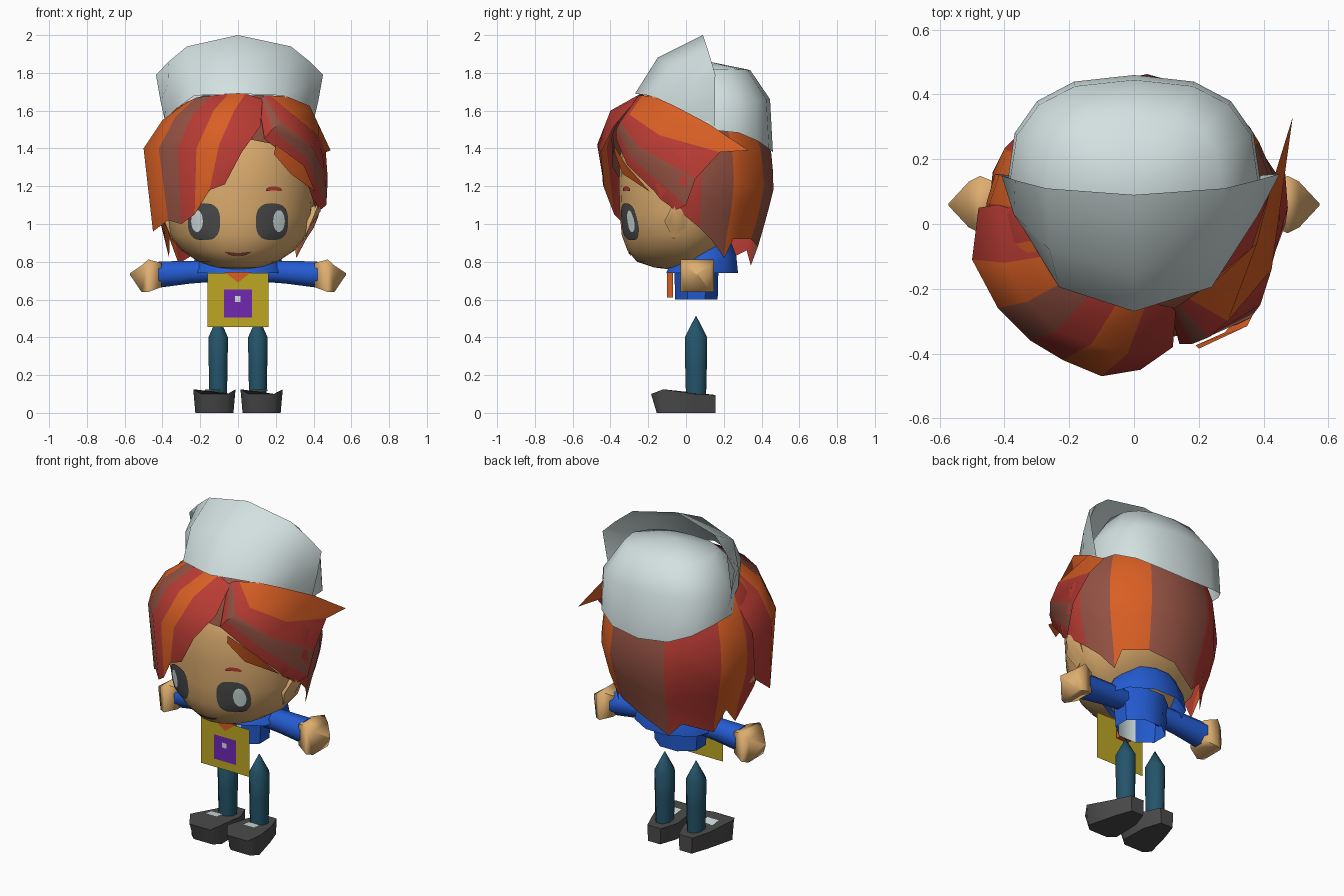
import bpy, bmesh, math

if "Cube" in bpy.data.objects:
    bpy.data.objects.remove(bpy.data.objects["Cube"])

RGB = {"off_white": (211, 225, 225), "skin": (221, 173, 111), "hair_red": (186, 60, 52),
       "hair_orange": (217, 95, 36), "hair_brown": (148, 82, 67), "blue": (36, 92, 210),
       "yellow": (190, 167, 36), "purple": (114, 39, 176), "teal": (36, 84, 106),
       "charcoal": (75, 75, 75)}
MATS = {}
for key, c in RGB.items():
    MATS[key] = bpy.data.materials.new(key)
    MATS[key].diffuse_color = [(v / 255 / 12.92 if v < 11 else ((v / 255 + .055) / 1.055) ** 2.4) for v in c] + [1]


def build(name, verts, faces, mats, rule=None, smooth=40):
    """Make an object; rule(face number) picks the material name."""
    me = bpy.data.meshes.new(name)
    me.from_pydata(verts, [], faces)
    for m in mats:
        me.materials.append(MATS[m])
    if rule:
        for p in me.polygons:
            p.material_index = mats.index(rule(p.index))
    bm = bmesh.new()
    bm.from_mesh(me)
    bmesh.ops.remove_doubles(bm, verts=bm.verts, dist=1e-5)
    if len(faces) > 1:
        bmesh.ops.recalc_face_normals(bm, faces=bm.faces)
    bm.to_mesh(me)
    bm.free()
    ob = bpy.data.objects.new(name, me)
    bpy.context.collection.objects.link(ob)
    if smooth:
        bpy.ops.object.select_all(action='DESELECT')
        ob.select_set(True)
        bpy.context.view_layer.objects.active = ob
        bpy.ops.object.shade_smooth_by_angle(angle=math.radians(smooth))
    return ob


def loft(name, rings, mats, closed=True, caps=False, rule=None, smooth=40):
    """Skin a list of equal point rows; rule(column) picks the material name."""
    n = len(rings[0])
    cols = n if closed else n - 1
    faces = [(r * n + c, r * n + (c + 1) % n, (r + 1) * n + (c + 1) % n, (r + 1) * n + c)
             for r in range(len(rings) - 1) for c in range(cols)]
    if caps:
        faces += [tuple(range(n)), tuple(range((len(rings) - 1) * n, len(rings) * n))]
    pick = (lambda i: rule(i % cols)) if rule else None
    return build(name, [p for r in rings for p in r], faces, mats, pick, smooth)


def interp(table, x, col=1):
    for a, b in zip(table, table[1:]):
        if x <= b[0]:
            t = max(0, (x - a[0]) / (b[0] - a[0]))
            return a[col] + (b[col] - a[col]) * t
    return table[-1][col]


def oval(n, cx, cy, z, rx, ry, turn=0):
    return [(cx + rx * math.cos(a), cy + ry * math.sin(a), z)
            for a in [math.tau * i / n + turn for i in range(n)]]


# Head: stacked ovals (height, half width, half depth), jaw rising at the back
HEAD = [(.755, .03, .05), (.77, .12, .17), (.80, .21, .26), (.86, .30, .31), (.94, .365, .34),
        (1.05, .395, .35), (1.2, .405, .355), (1.36, .39, .35), (1.5, .34, .30), (1.62, .2, .2)]
NAPE = [(.755, .25), (.80, .3), (.86, .5), (.94, .78), (1.08, 1)]
loft("head", [[(x, y * (interp(NAPE, z) if y > 0 else 1), z) for x, y, z in oval(24, 0, 0, z, rx, ry)]
              for z, rx, ry in HEAD], ["skin"], caps=True)


def face_point(x, z, off):
    rx, ry = interp(HEAD, z, 1), interp(HEAD, z, 2)
    return (x, -ry * math.sqrt(max(0, 1 - (x / rx) ** 2)) - off, z)


def face_patch(name, cx, cz, rx, rz, mat, off=.005, power=.75, bend=0):
    """Rounded patch hugging the face."""
    def rim(s):
        pts = []
        for i in range(20):
            c, d = math.cos(math.tau * i / 20), math.sin(math.tau * i / 20)
            u = math.copysign(abs(c) ** power, c) * s
            v = math.copysign(abs(d) ** power, d) * s
            pts.append(face_point(cx + rx * u, cz + rz * v + bend * u * u, off))
        return pts
    loft(name, [rim(s) for s in (.01, .35, .7, 1)], [mat], smooth=60)


# Face details, ears
for s, side in ((-1, "left"), (1, "right")):
    face_patch(side + "_eye", s * .18, 1.012, .086, .098, "charcoal")
    face_patch(side + "_eye_shine", s * .217, 1.015, .031, .058, "off_white", .009, 1)
    face_patch(side + "_brow", s * .19, 1.188, .042, .011, "hair_red", bend=-.008)
    loft(side + "_ear", [[(s * (x + .04 * math.sin(a)), -.045 + r * math.cos(a), 1.015 + r * 1.4 * math.sin(a))
                          for a in [math.tau * (i + .5) / 5 for i in range(5)]]
                         for x, r in ((.33, .05), (.39, .07), (.40, .04))], ["skin"], caps=True, smooth=60)
face_patch("mouth", 0, .838, .07, .009, "hair_brown", .006, 1, .014)

# Hair shell: lower edge height by angle, striped by angle
EDGE = [(-90, 1.46), (-60, 1.42), (-35, 1.26), (-20, 1.13), (0, 1.04), (10, .98), (20, .92), (33, .82),
        (40, .92), (62, .92), (85, .88), (110, .78), (122, .86), (150, .79), (160, .92), (172, .82),
        (190, 1.0), (220, 1.1), (245, 1.3), (270, 1.46)]
STRIPES = [(-35, "hair_brown"), (10, "hair_red"), (33, "hair_brown"), (62, "hair_orange"),
           (110, "hair_brown"), (150, "hair_red"), (172, "hair_orange"), (190, "hair_red"),
           (220, "hair_orange"), (270, "hair_brown")]
SHELL = [(.77, .36), (.92, .385), (1.0, .415), (1.2, .465), (1.38, .448), (1.5, .405), (1.6, .35), (1.68, .24)]
rows = []
for k in range(9):
    row = []
    for ang, low in EDGE:
        z = 1.68 + (low - 1.68) * k / 8
        r, a = interp(SHELL, z) * (.94 if ang < -5 else 1), math.radians(ang)
        row.append((r * math.cos(a), r * math.sin(a) * (.94 if ang < 0 or ang > 180 else 1.01), z))
    rows.append(row)
HAIR = ["hair_red", "hair_orange", "hair_brown"]


def stripe(col):
    mid = (EDGE[col][0] + EDGE[col + 1][0]) / 2
    return next(m for end, m in STRIPES if mid < end)


loft("hair_shell", rows, HAIR, closed=False, rule=stripe)


def fringe(name, strands, colors):
    """Strand border curves from root to tip, one colour between neighbours."""
    loft(name, list(zip(*strands)), HAIR, closed=False, rule=lambda c: colors[c])


# Long fringe swept to the left, short fringe swept to the right
fringe("left_fringe", [
    [(.13, -.26, 1.66), (.12, -.38, 1.52), (.02, -.45, 1.38), (-.07, -.44, 1.21)],
    [(.04, -.24, 1.69), (-.02, -.40, 1.60), (-.10, -.47, 1.42), (-.15, -.43, 1.18)],
    [(-.05, -.24, 1.69), (-.13, -.37, 1.60), (-.22, -.42, 1.40), (-.23, -.38, 1.05)],
    [(-.14, -.22, 1.68), (-.24, -.33, 1.58), (-.32, -.36, 1.40), (-.30, -.33, 1.00)],
    [(-.22, -.18, 1.67), (-.33, -.24, 1.57), (-.42, -.26, 1.40), (-.37, -.26, 1.02)],
    [(-.28, -.10, 1.64), (-.40, -.12, 1.55), (-.50, -.11, 1.40), (-.45, -.16, .96)],
    [(-.36, .04, 1.56), (-.42, .06, 1.48), (-.48, .05, 1.38), (-.46, .0, 1.08)]],
    ["hair_red", "hair_orange", "hair_red", "hair_brown", "hair_orange", "hair_red"])
fringe("right_fringe", [
    [(.11, -.26, 1.64), (.14, -.37, 1.45), (.32, -.31, 1.31), (.43, -.06, 1.07)],
    [(.125, -.26, 1.67), (.18, -.37, 1.50), (.36, -.29, 1.35), (.468, .0, 1.10)],
    [(.14, -.25, 1.68), (.23, -.35, 1.54), (.39, -.25, 1.41), (.475, .05, 1.24)],
    [(.17, -.23, 1.68), (.29, -.30, 1.58), (.425, -.14, 1.47), (.465, .18, 1.38)],
    [(.26, -.17, 1.675), (.38, -.06, 1.625), (.425, .12, 1.53), (.49, .33, 1.39)]],
    ["hair_red", "hair_brown", "hair_red", "hair_orange"])
# Loose orange lock over the right temple
fringe("temple_lock", [[(.19, -.375, 1.37), (.28, -.335, 1.265), (.41, -.19, 1.17)],
                       [(.20, -.385, 1.42), (.35, -.315, 1.31), (.41, -.19, 1.17)]], ["hair_orange"])

# Hat: raised front flap (mirrored columns) and crown behind it
half = [[(0, -.27, 1.69), (0, -.15, 1.88), (0, .09, 2.0)],
        [(.24, -.195, 1.68), (.27, -.08, 1.84), (.28, .11, 1.94)],
        [(.35, -.02, 1.6), (.385, .03, 1.74), (.38, .135, 1.86)],
        [(.39, .15, 1.5), (.425, .153, 1.65), (.45, .155, 1.79)]]
flap = [[(-x * .965, y, z) for x, y, z in c] for c in half[:0:-1]] + half
loft("hat_flap", flap, ["off_white"], closed=False, smooth=80)
crown = []
for rx, back, front, zb, zs, zf in ((.392, .46, .17, 1.38, 1.5, 1.68), (.385, .445, .16, 1.66, 1.64, 1.73),
                                    (.27, .34, .07, 1.815, 1.82, 1.80), (0, .12, -.12, 1.86, 1.86, 1.86)):
    ring = []
    for i in range(16):
        c, s = math.cos(math.tau * i / 16), math.sin(math.tau * i / 16)
        end, ze = (back, zb) if s > 0 else (-front, zf)
        wide = rx * (.90 if s < -.01 else 1)
        ring.append((wide * math.copysign(abs(c) ** .78, c), .12 + (end - .12) * abs(s) ** .78,
                     zs + (ze - zs) * (s * s if s > 0 else abs(s))))
    crown.append(ring)
loft("hat_crown", crown, ["off_white"], smooth=80)

# Jacket body with pale shirt front, and wide collar
loft("jacket", [oval(8, 0, .055, z, rx, ry, math.pi / 8) for z, rx, ry in
                ((.60, .15, .122), (.72, .16, .125), (.80, .17, .13))], ["blue", "off_white"],
     rule=lambda c: "off_white" if c == 5 else "blue")
loft("collar", [oval(10, 0, y, z, rx, ry) for z, rx, ry, y in
                ((.74, .25, .20, .085), (.83, .225, .175, .10), (.90, .15, .10, .145))], ["blue"], smooth=40)

# Arms and hands, along x
for s, side in ((-1, "left"), (1, "right")):
    def limb(name, sections, n, turn, mat):
        loft(name, [[(s * x, .06 + ry * math.cos(a), zc + rz * math.sin(a))
                     for a in [math.tau * i / n + turn for i in range(n)]]
                    for x, zc, ry, rz in sections], [mat], caps=True, smooth=75)
    limb(side + "_sleeve", ((.12, .75, .06, .06), (.25, .745, .065, .065), (.42, .732, .075, .075)), 8,
         math.pi / 8, "blue")
    limb(side + "_hand", ((.405, .73, .085, .09), (.475, .726, .125, .122), (.51, .71, .1, .1),
                          (.572, .735, .006, .006)), 4, math.pi / 4, "skin")

    # Trouser legs with pointed tops
    cx = s * .105
    loft(side + "_leg", [oval(8, cx, .053, z, r, r * 1.15, math.pi / 8) for z, r in
                         ((.08, .05), (.25, .054), (.40, .056), (.512, .002))], ["teal"], caps=True, smooth=75)

    # Shoes: outline (depth, half width, top height), heel set inward
    cx = s * .125
    prof = [(.155, .045, .095), (.05, .085, .10), (-.12, .112, .125), (-.185, .07, .10)]
    loop = [(1, p) for p in prof] + [(-1, p) for p in prof[::-1]]
    shift = lambda y: -s * .02 if y > 0 else 0
    loft(side + "_shoe", [[(cx + shift(y) + k * w * .9, max(y, -.155), 0) for k, (y, w, t) in loop],
                          [(cx + shift(y) + k * w, y, t) for k, (y, w, t) in loop]],
         ["charcoal"], caps=True, smooth=65)
    build(side + "_shoe_tongue", [(cx - .05, -.07, .125), (cx + .03, -.07, .125), (cx + .03, -.005, .117),
                                  (cx - .05, -.005, .117)], [(0, 1, 2, 3)], ["off_white"], smooth=0)


def plate(name, pts, y, mat):
    """Flat upright sheet facing front."""
    build(name, [(x, y, z) for x, z in pts], [tuple(range(len(pts)))], [mat], smooth=0)


def rect(x0, x1, z0, z1):
    return [(x0, z0), (x1, z0), (x1, z1), (x0, z1)]


# Hanging card with emblem squares, scarf in front and behind
plate("card", rect(-.162, .162, .455, .74), -.122, "yellow")
plate("card_square", rect(-.073, .075, .505, .652), -.125, "purple")
plate("card_dot", rect(-.016, .014, .588, .618), -.128, "off_white")
plate("scarf_knot", [(-.07, .745), (0, .69), (.07, .745)], -.126, "hair_orange")
loft("scarf_tail", [[(-.04, -.1, z), (.04, -.1, z), (.04, -.07, z), (-.04, -.07, z)] for z in (.61, .74)],
     ["hair_orange"], caps=True, smooth=0)

for m in bpy.data.materials:
    if m.users and not m.is_grease_pencil:
        m.use_nodes = True
        m.node_tree.nodes["Principled BSDF"].inputs["Base Color"].default_value = m.diffuse_color
